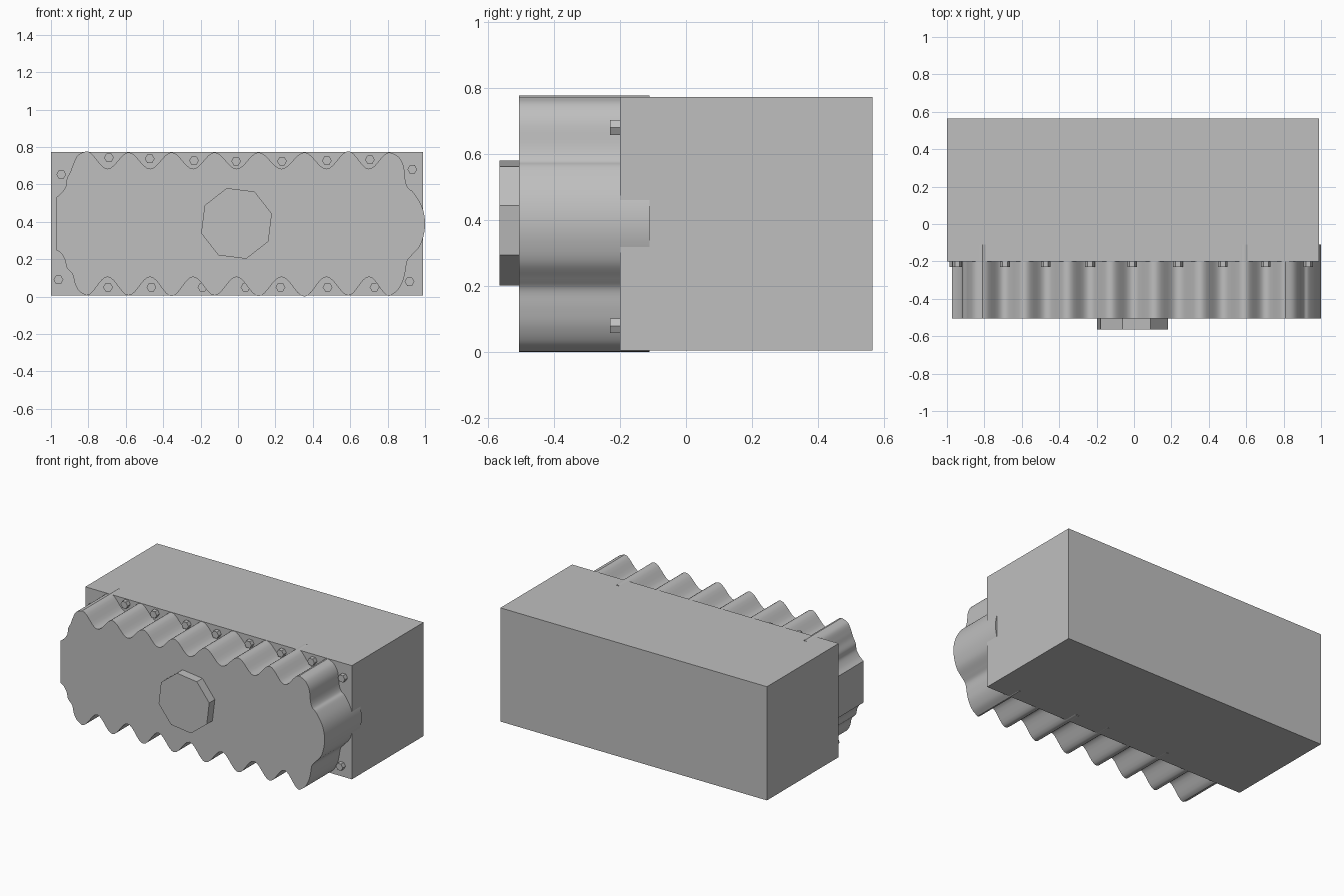
import bpy, bmesh, math
from mathutils import Vector

if "Cube" in bpy.data.objects:
    bpy.data.objects.remove(bpy.data.objects["Cube"])

grey = bpy.data.materials.new("plain grey")
grey.diffuse_color = (0.52, 0.52, 0.52, 1)
grey.use_nodes = True
grey.node_tree.nodes["Principled BSDF"].inputs["Base Color"].default_value = grey.diffuse_color


def prism(name, outline, y0, y1, smooth=False):
    """Extrude an (x, z) outline from y0 to y1."""
    bm = bmesh.new()
    front = [bm.verts.new((x, y0, z)) for x, z in outline]
    back = [bm.verts.new((x, y1, z)) for x, z in outline]
    bm.faces.new(front)
    bm.faces.new(back[::-1])
    n = len(outline)
    for i in range(n):
        j = (i + 1) % n
        bm.faces.new((front[i], back[i], back[j], front[j]))
    bmesh.ops.recalc_face_normals(bm, faces=bm.faces)
    mesh = bpy.data.meshes.new(name)
    bm.to_mesh(mesh)
    bm.free()
    mesh.materials.append(grey)
    obj = bpy.data.objects.new(name, mesh)
    bpy.context.collection.objects.link(obj)
    if smooth:
        bpy.ops.object.select_all(action='DESELECT')
        obj.select_set(True)
        bpy.context.view_layer.objects.active = obj
        bpy.ops.object.shade_smooth_by_angle(angle=math.radians(35))
    return obj


def polygon(cx, cz, r, sides, turn=0.0):
    return [(cx + r * math.cos(turn + math.tau * i / sides),
             cz + r * math.sin(turn + math.tau * i / sides)) for i in range(sides)]


def spline(points, steps=5):
    """Smooth open curve through the points."""
    p = [Vector(q) for q in [points[0]] + points + [points[-1]]]
    out = []
    for a, b, c, d in zip(p, p[1:], p[2:], p[3:]):
        for k in range(steps):
            t = k / steps
            out.append(tuple(0.5 * (2 * b + (c - a) * t + (2 * a - 5 * b + 4 * c - d) * t * t
                                    + (3 * b - a - 3 * c + d) * t ** 3)))
    return out + [tuple(points[-1])]


def scallops(peaks, heights, valley, steps=14):
    """Wavy edge: rounded peaks with rounded valleys between them."""
    out = []
    for i in range(len(peaks) - 1):
        for k in range(steps):
            t = k / steps
            h = heights[i] if t < 0.5 else heights[i + 1]
            w = 0.5 + 0.5 * math.cos(math.tau * t)
            out.append((peaks[i] + (peaks[i + 1] - peaks[i]) * t, valley + (h - valley) * w))
    return out + [(peaks[-1], heights[-1])]


# Main housing block
prism("housing", [(-1, 0.005), (0.99, 0.005), (0.99, 0.772), (-1, 0.772)], -0.2, 0.565)

# Scalloped cover, outlined clockwise from the top left
peaks = [-0.81, -0.585, -0.355, -0.125, 0.11, 0.355, 0.59, 0.81]
top = scallops(peaks, [0.777, 0.771, 0.771, 0.771, 0.771, 0.771, 0.777, 0.771], 0.683)
bottom = scallops(peaks, [0.006, 0.006, 0.002, 0.006, 0.002, 0.0, 0.006, 0.002], 0.105)
right = spline([(0.81, 0.771), (0.855, 0.75), (0.885, 0.70), (0.895, 0.62), (0.91, 0.58),
                (0.935, 0.56), (0.972, 0.505), (0.993, 0.45), (1.0, 0.39), (0.993, 0.33),
                (0.972, 0.27), (0.93, 0.222), (0.905, 0.19), (0.895, 0.135), (0.88, 0.08),
                (0.85, 0.03), (0.81, 0.002)])
lower_left = spline([(-0.81, 0.006), (-0.85, 0.03), (-0.872, 0.07), (-0.885, 0.12),
                     (-0.915, 0.155), (-0.925, 0.195), (-0.945, 0.23), (-0.973, 0.25)])
upper_left = spline([(-0.973, 0.53), (-0.945, 0.553), (-0.92, 0.59), (-0.915, 0.63),
                     (-0.895, 0.67), (-0.88, 0.71), (-0.855, 0.757), (-0.81, 0.777)])
prism("scalloped_cover",
      top + right[1:] + bottom[::-1][1:] + lower_left[1:] + upper_left[:-1],
      -0.505, -0.11, smooth=True)

# Octagonal cap on the cover
prism("octagonal_cap", polygon(-0.008, 0.391, 0.196, 8, math.radians(15.5)), -0.565, -0.5)

# Hexagonal bolts in the scallops and corners
bolts = [(-0.69, 0.743), (-0.472, 0.737), (-0.235, 0.727), (-0.01, 0.724), (0.235, 0.724),
         (0.475, 0.727), (0.705, 0.732), (-0.695, 0.05), (-0.463, 0.05), (-0.19, 0.05),
         (0.04, 0.05), (0.227, 0.05), (0.479, 0.05), (0.73, 0.05),
         (-0.945, 0.653), (0.932, 0.68), (-0.96, 0.09), (0.917, 0.08)]
for i, (x, z) in enumerate(bolts):
    prism(f"bolt_{i + 1}", polygon(x, z, 0.026, 6), -0.23, -0.19)
